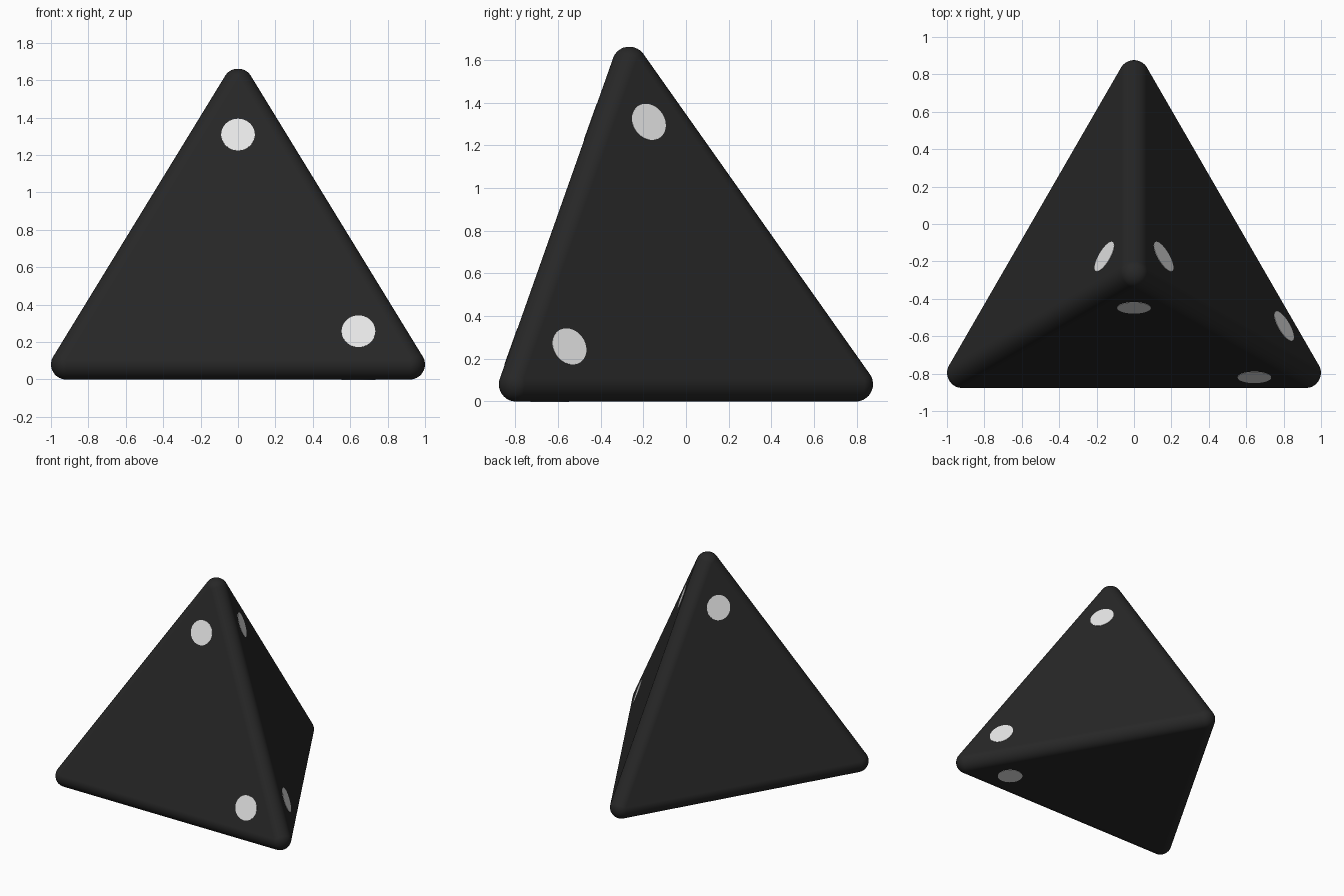
import bpy, bmesh, math
from mathutils import Vector

if "Cube" in bpy.data.objects:
    bpy.data.objects.remove(bpy.data.objects["Cube"])

R = 0.08                 # edge rounding radius
A = 2 - 2 * R            # edge length of the inner sharp tetrahedron
N = 14                   # rounding steps
PIP_R, PIP_T = 0.09, 0.004


def material(name, rgb):
    m = bpy.data.materials.new(name)
    m.diffuse_color = (*rgb, 1)
    m.use_nodes = True
    m.node_tree.nodes["Principled BSDF"].inputs["Base Color"].default_value = m.diffuse_color
    return m


def add_object(name, bm, mat):
    bmesh.ops.recalc_face_normals(bm, faces=bm.faces)
    me = bpy.data.meshes.new(name)
    bm.to_mesh(me)
    bm.free()
    me.materials.append(mat)
    ob = bpy.data.objects.new(name, me)
    bpy.context.collection.objects.link(ob)
    bpy.ops.object.select_all(action='DESELECT')
    ob.select_set(True)
    bpy.context.view_layer.objects.active = ob
    bpy.ops.object.shade_smooth_by_angle(angle=math.radians(35))
    return ob


black = material("black body", (0.02, 0.02, 0.02))
white = material("white pip", (0.87, 0.87, 0.87))

# Inner tetrahedron: left, right, back, apex
h = A * math.sqrt(3) / 2
corners = [Vector((-A / 2, -h / 2, R)), Vector((A / 2, -h / 2, R)),
           Vector((0, h / 2, R)), Vector((0, -h / 6, R + A * math.sqrt(2 / 3)))]
LEFT, RIGHT, BACK, APEX = range(4)
centre = sum(corners, Vector()) / 4
# Each face is named by the corner opposite to it
normals = [(centre - c).normalized() for c in corners]

# Rounded body: hull of a spherical patch at every corner
bm = bmesh.new()
for c, corner in enumerate(corners):
    n1, n2, n3 = [n for f, n in enumerate(normals) if f != c]
    for i in range(N + 1):
        for j in range(N + 1 - i):
            d = (n1 * i + n2 * j + n3 * (N - i - j)).normalized()
            bm.verts.new(corner + d * R)
bmesh.ops.convex_hull(bm, input=bm.verts)
bmesh.ops.dissolve_limit(bm, angle_limit=math.radians(0.1),
                         verts=bm.verts, edges=bm.edges)
body = add_object("die_body", bm, black)
body.modifiers.new("flat faces", 'WEIGHTED_NORMAL').keep_sharp = True


# Pips: thin discs on the three faces around each marked corner
def add_pip(name, corner, face):
    mid = sum((c for i, c in enumerate(corners) if i != face), Vector()) / 3
    n = normals[face]
    pos = corners[corner].lerp(mid, 0.3) + n * R
    bm = bmesh.new()
    bmesh.ops.create_cone(bm, cap_ends=True, segments=48, radius1=PIP_R,
                          radius2=PIP_R, depth=PIP_T)
    mat = n.to_track_quat('Z', 'Y').to_matrix().to_4x4()
    mat.translation = pos
    bmesh.ops.transform(bm, matrix=mat, verts=bm.verts)
    add_object(name, bm, white)


face_names = ["right", "left", "front", "bottom"]
for corner, label in ((APEX, "top"), (RIGHT, "corner")):
    for face in range(4):
        if face != corner:
            add_pip(f"{label}_pip_{face_names[face]}", corner, face)
